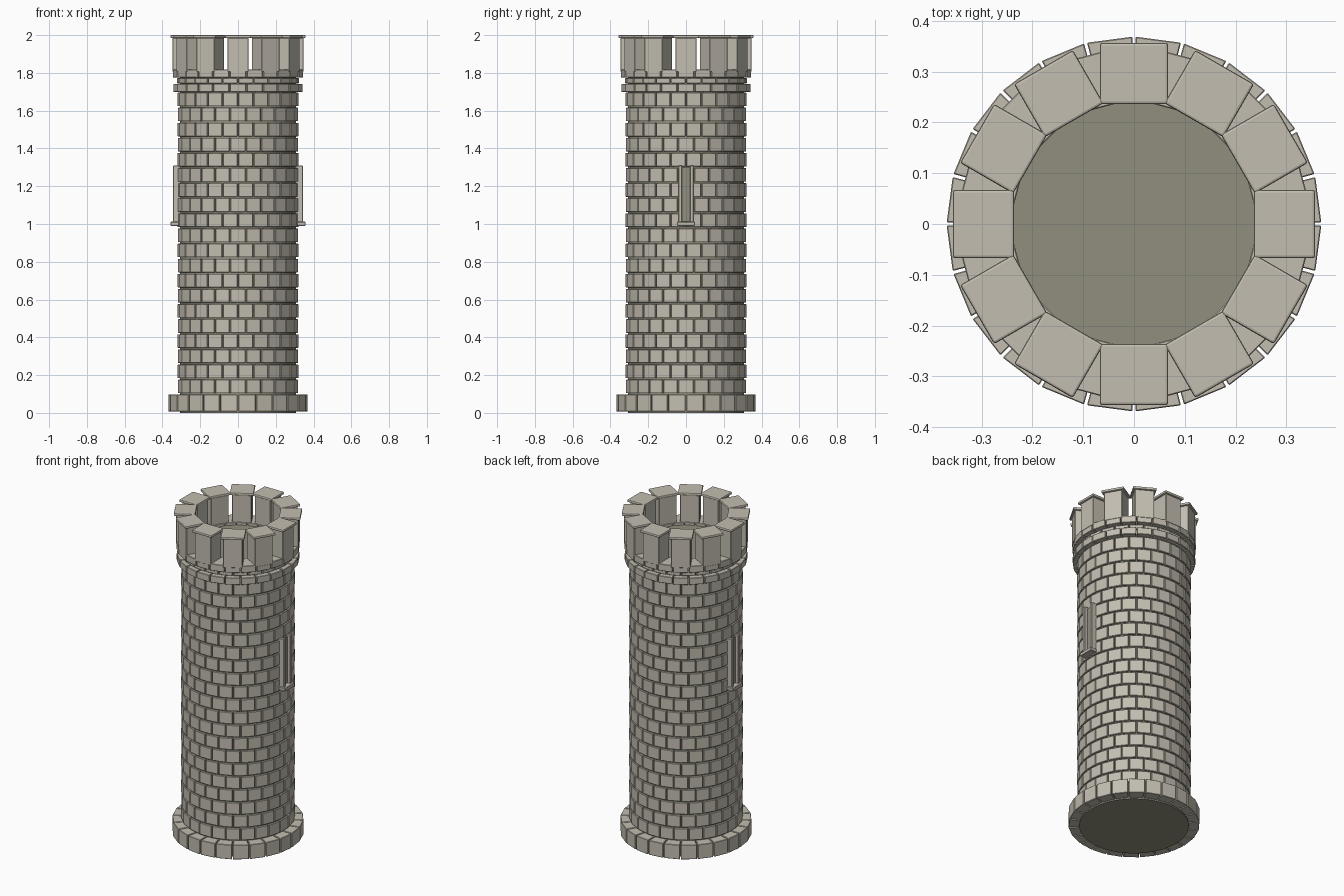
import bpy, bmesh, math
from mathutils import Matrix, Vector

if "Cube" in bpy.data.objects:
    bpy.data.objects.remove(bpy.data.objects["Cube"])


def material(name, rgb):
    m = bpy.data.materials.new(name)
    m.diffuse_color = (*rgb, 1)
    m.use_nodes = True
    m.node_tree.nodes["Principled BSDF"].inputs["Base Color"].default_value = m.diffuse_color
    return m


STONE = material("pale stone", (0.55, 0.515, 0.44))
MORTAR = material("dark mortar", (0.285, 0.275, 0.21))


def finish(name, bm, mat, bevel=0.0, segments=1):
    bmesh.ops.recalc_face_normals(bm, faces=bm.faces)
    me = bpy.data.meshes.new(name)
    bm.to_mesh(me)
    bm.free()
    me.materials.append(mat)
    ob = bpy.data.objects.new(name, me)
    bpy.context.collection.objects.link(ob)
    if bevel:
        mod = ob.modifiers.new("soft edges", 'BEVEL')
        mod.width, mod.segments = bevel, segments
    return ob


def add_box(bm, lo, hi, angle=0.0):
    """Box between two corners, turned about the tower axis."""
    lo, hi = Vector(lo), Vector(hi)
    mat = (Matrix.Rotation(angle, 4, 'Z') @ Matrix.Translation((lo + hi) / 2)
           @ Matrix.Diagonal((*(hi - lo), 1)))
    bmesh.ops.create_cube(bm, size=1, matrix=mat)


def stone_ring(name, r_in, r_out, z0, z1, shift, gap=0.006, count=24):
    """Ring of flat-faced wedge stones with open joints."""
    bm = bmesh.new()
    step = 2 * math.pi / count
    for i in range(count):
        a0, a1 = (i + shift) * step, (i + 1 + shift) * step
        ring = []
        for r, a, s in ((r_in, a0, 1), (r_out, a0, 1), (r_out, a1, -1), (r_in, a1, -1)):
            t = a + s * gap / 2 / r
            ring.append((r * math.cos(t), r * math.sin(t)))
        low = [bm.verts.new((x, y, z0)) for x, y in ring]
        top = [bm.verts.new((x, y, z1)) for x, y in ring]
        bm.faces.new(low)
        bm.faces.new(top)
        for k in range(4):
            n = (k + 1) % 4
            bm.faces.new((low[k], low[n], top[n], top[k]))
    return finish(name, bm, STONE, 0.002)


# Mortar core, its top forms the roof floor
bm = bmesh.new()
bmesh.ops.create_cone(bm, cap_ends=True, segments=64, radius1=0.308, radius2=0.308,
                      depth=1.80, matrix=Matrix.Translation((0, 0, 0.90)))
core = finish("mortar_core", bm, MORTAR)
for p in core.data.polygons:
    p.use_smooth = abs(p.normal.z) < 0.5

# Foot course
stone_ring("foot_course", 0.29, 0.369, 0.008, 0.097, 0)

# Twenty wall courses in running bond
for row in range(20):
    z = 0.10 + row * 0.08
    stone_ring(f"wall_course_{row + 1}", 0.28, 0.320, z + 0.004, z + 0.076,
               0.5 if row % 2 == 0 else 0)

# Corbel bands below the battlements
stone_ring("lower_band", 0.28, 0.345, 1.700, 1.742, 0.5)
stone_ring("middle_band", 0.28, 0.322, 1.745, 1.772, 0)
stone_ring("upper_band", 0.24, 0.347, 1.775, 1.817, 0.5)

# Battlements: twelve blocks with wider cap slabs
blocks, caps = bmesh.new(), bmesh.new()
for i in range(12):
    a = i * math.pi / 6
    add_box(blocks, (0.241, -0.055, 1.805), (0.346, 0.055, 1.986), a)
    add_box(caps, (0.236, -0.067, 1.984), (0.357, 0.067, 2.0), a)
finish("battlement_blocks", blocks, STONE, 0.003)
finish("battlement_caps", caps, STONE, 0.005, 2)

# Arrow-slit windows on the right and left sides
for side, a in (("right", 0.0), ("left", math.pi)):
    frame, slit = bmesh.new(), bmesh.new()
    for s in (-1, 1):
        add_box(frame, (0.29, s * 0.031 - 0.01, 1.005), (0.344, s * 0.031 + 0.01, 1.31), a)
    add_box(frame, (0.29, -0.048, 0.99), (0.357, 0.048, 1.012), a)
    add_box(slit, (0.318, -0.022, 1.01), (0.325, 0.022, 1.30), a)
    finish(f"{side}_window_frame", frame, STONE, 0.003)
    finish(f"{side}_window_slit", slit, MORTAR)
